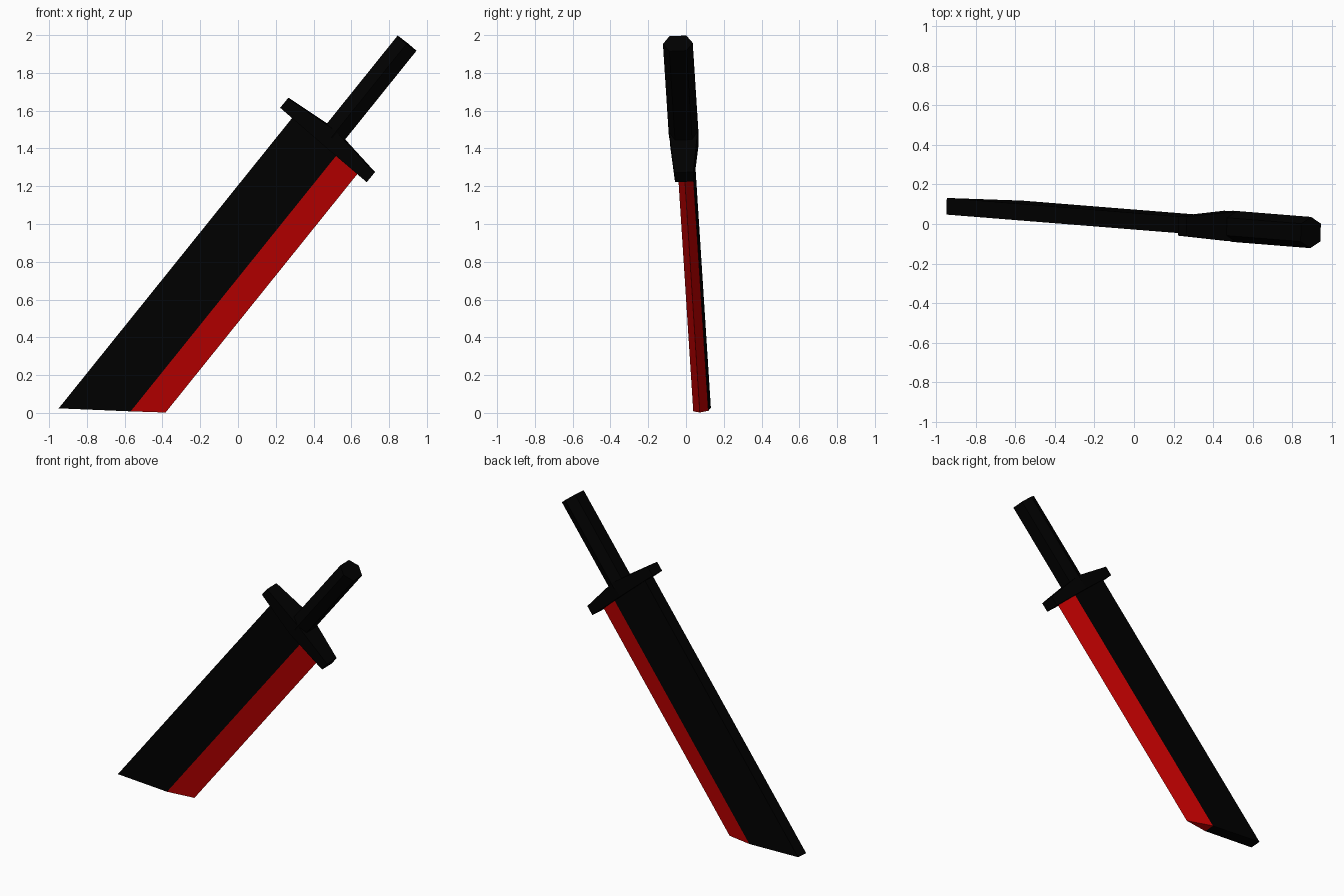
import bpy
import bmesh
from mathutils import Matrix, Vector

cube = bpy.data.objects.get("Cube")
if cube:
    bpy.data.objects.remove(cube, do_unlink=True)


def material(name, rgb):
    mat = bpy.data.materials.new(name)
    mat.use_nodes = True
    mat.diffuse_color = (*rgb, 1)
    bsdf = mat.node_tree.nodes["Principled BSDF"]
    bsdf.inputs["Base Color"].default_value = (*rgb, 1)
    return mat


black = material("black", (0.0, 0.0, 0.0))
red = material("red", (0.59, 0.0, 0.0))

# Sword frame: length runs tip to handle, width runs spine to edge
length = Vector((0.6266, -0.05, 0.7793)).normalized()
width = Vector((0.7793, 0, -0.6266))
width = (width - length * width.dot(length)).normalized()
depth = length.cross(width)
frame = Matrix((length, width, depth)).transposed().to_4x4()
frame.translation = (0, 0.061, 0)


def prism(name, section, start, end, mat):
    """Extrude a (width, depth) outline; start and end give length at a width."""
    bm = bmesh.new()
    low = [bm.verts.new((start(w), w, d)) for w, d in section]
    high = [bm.verts.new((end(w), w, d)) for w, d in section]
    bm.faces.new(low)
    bm.faces.new(high)
    n = len(section)
    for i in range(n):
        j = (i + 1) % n
        bm.faces.new((low[i], low[j], high[j], high[i]))
    # Caps may be peaked, so keep them as clean triangles
    bmesh.ops.triangulate(bm, faces=[f for f in bm.faces if len(f.verts) > 4])
    bmesh.ops.recalc_face_normals(bm, faces=bm.faces)
    mesh = bpy.data.meshes.new(name)
    bm.to_mesh(mesh)
    bm.free()
    mesh.materials.append(mat)
    obj = bpy.data.objects.new(name, mesh)
    obj.matrix_world = frame
    bpy.context.collection.objects.link(obj)


def outline(half_depths):
    """Outline symmetric in depth from (width, half depth) pairs."""
    return [(w, -d) for w, d in half_depths] + [(w, d) for w, d in reversed(half_depths)]


# Slanted tip of the blade
def tip(w):
    return -0.239 + 0.738 * (w + 0.30)


def blade_top(w):
    return 1.41


# Blade: flat body and a sharp wedge along the cutting side
prism("blade_body", outline([(-0.755, 0.042), (-0.448, 0.040)]), tip, blade_top, black)
prism("cutting_edge", [(-0.448, -0.040), (-0.30, 0), (-0.448, 0.040)], tip, blade_top, red)

# Guard, slightly tilted, thicker at the middle with a peaked top
CENTRE = -0.536
prism("guard",
      outline([(CENTRE - 0.302, 0.05), (CENTRE, 0.076), (CENTRE + 0.302, 0.05)]),
      lambda w: 1.393 - 0.033 * (w - CENTRE),
      lambda w: 1.493 - 0.033 * (w - CENTRE) - 0.117 * abs(w - CENTRE),
      black)

# Six-sided handle
GRIP = -0.529
prism("handle",
      outline([(GRIP - 0.064, 0.045), (GRIP, 0.079), (GRIP + 0.064, 0.045)]),
      lambda w: 1.45, lambda w: 2.087, black)
